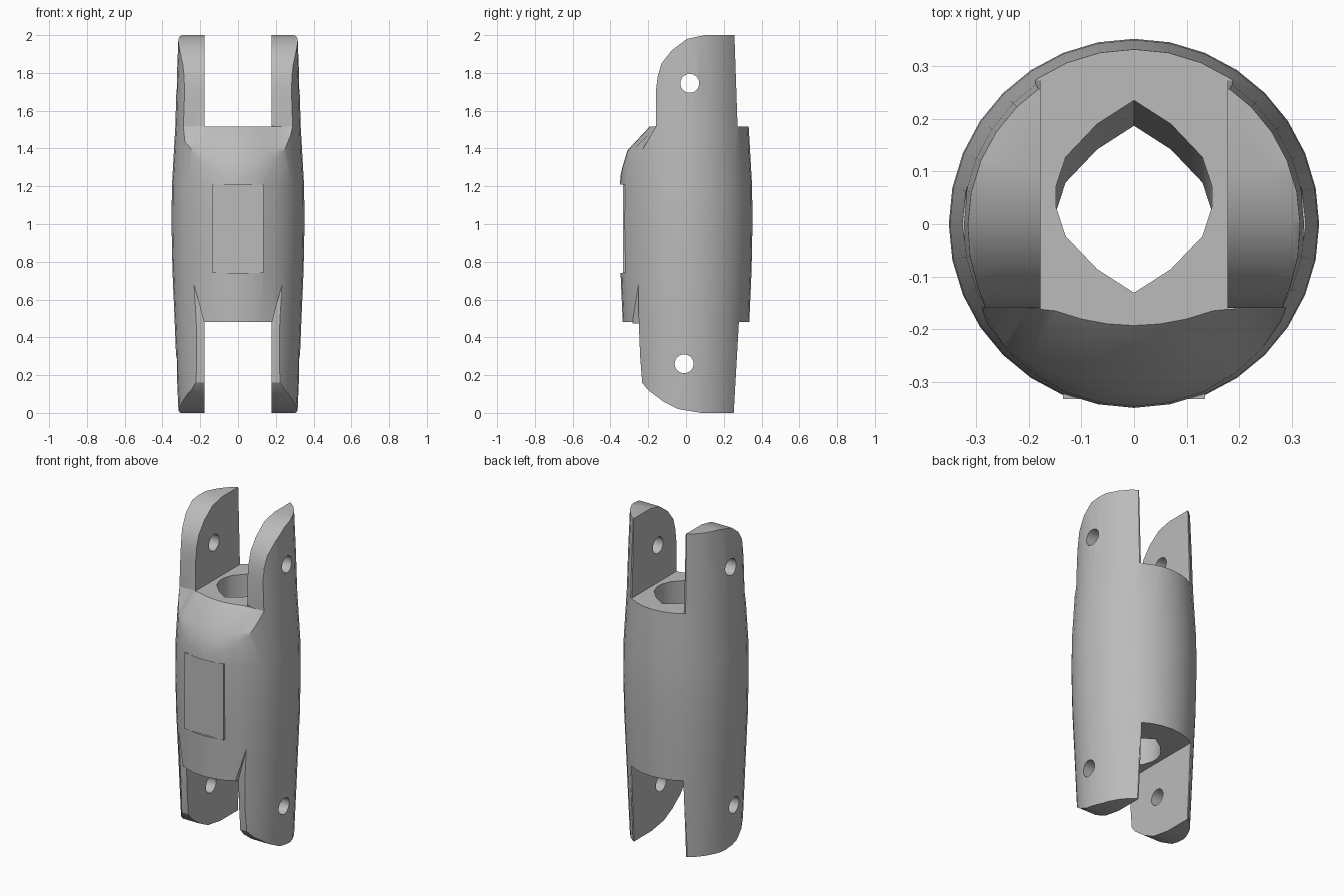
import bpy, bmesh, math

if "Cube" in bpy.data.objects:
    bpy.data.objects.remove(bpy.data.objects["Cube"], do_unlink=True)

grey = bpy.data.materials.new("light_grey")
grey.use_nodes = True
grey.diffuse_color = (0.5, 0.5, 0.5, 1)
grey.node_tree.nodes["Principled BSDF"].inputs["Base Color"].default_value = (0.5, 0.5, 0.5, 1)


def loft(name, rings):
    """Closed solid through rings of equal point count."""
    bm = bmesh.new()
    loops = [[bm.verts.new(p) for p in ring] for ring in rings]
    n = len(loops[0])
    for a, b in zip(loops, loops[1:]):
        for i in range(n):
            j = (i + 1) % n
            bm.faces.new((a[i], a[j], b[j], b[i]))
    bm.faces.new(loops[0])
    bm.faces.new(loops[-1])
    bmesh.ops.recalc_face_normals(bm, faces=bm.faces)
    mesh = bpy.data.meshes.new(name)
    bm.to_mesh(mesh)
    bm.free()
    mesh.materials.append(grey)
    obj = bpy.data.objects.new(name, mesh)
    bpy.context.collection.objects.link(obj)
    return obj


def rect(x0, x1, y0, y1, z):
    return [(x0, y0, z), (x1, y0, z), (x1, y1, z), (x0, y1, z)]


def box(name, x0, x1, y0, y1, z0, z1):
    return loft(name, [rect(x0, x1, y0, y1, z0), rect(x0, x1, y0, y1, z1)])


def combine(target, tool, operation="DIFFERENCE"):
    bpy.context.view_layer.objects.active = target
    mod = target.modifiers.new("cut", "BOOLEAN")
    mod.operation = operation
    mod.solver = "EXACT"
    mod.object = tool
    bpy.ops.object.modifier_apply(modifier=mod.name)
    bpy.data.objects.remove(tool, do_unlink=True)


# Barrel-shaped body
barrel = [(0, .315), (.3, .328), (.5, .336), (.75, .347), (1, .352),
          (1.2, .35), (1.515, .332), (1.75, .325), (2, .315)]
angles = [math.tau * i / 32 for i in range(32)]
body = loft("clevis_body", [[(r * math.cos(a), r * math.sin(a), z) for a in angles]
                            for z, r in barrel])

# Sloping brow and rounded front of the upper ears
xs = [-.5 + i / 20 for i in range(21)]
brow = [(1.2, -.36), (1.3, -.337), (1.39, -.31), (1.515, -.193)]
ear_top = [(1.52, -.16), (1.7, -.16), (1.78, -.15), (1.85, -.13), (1.92, -.075),
           (1.98, .005), (2, .1), (2.1, .12)]
rings = [[(x, min(y + 1.24 * x * x, -.16), z) for x in xs] for z, y in brow]
rings += [[(x, y, z) for x in xs] for z, y in ear_top]
combine(body, loft("brow_cutter", [r + [(.5, -.7, r[0][2]), (-.5, -.7, r[0][2])]
                                   for r in rings]))

# Tapered relief and rounded front of the lower ears
relief = [(.745, .25, -.252), (.48, .18, -.25), (.3, .12, -.243), (.16, .12, -.232),
          (.12, .12, -.2), (.06, .12, -.12), (.02, .12, -.04), (0, .12, .08), (-.1, .12, .1)]
for side in (-1, 1):
    combine(body, loft("relief_cutter", [rect(side * x, side * .5, -.7, y, z)
                                         for z, x, y in relief]))

# Flat backs of the ears
for ends in ([(1.515, .273), (2.1, .253)], [(.48, .28), (-.1, .247)]):
    combine(body, loft("back_cutter", [rect(-.5, .5, y, .7, z) for z, y in ends]))

# Slots between the ears
for z0, z1 in ((1.515, 2.2), (-.2, .482)):
    combine(body, box("slot_cutter", -.178, .178, -.8, .8, z0, z1))

# Pointed through-bore, leaning slightly
half = [(0, .183), (.07, .138), (.13, .075), (.148, .02), (.148, -.02),
        (.13, -.075), (.07, -.138)]
outline = half + [(-x, -y) for x, y in half]
combine(body, loft("bore_cutter", [[(x, y + .03 + lean, z) for x, y in outline]
                                   for z, lean in ((.4, -.03), (1.6, .026))]))

# Cross-pin holes through both pairs of ears
for y, z in ((.02, 1.745), (-.01, .26)):
    combine(body, loft("pin_cutter", [[(x, y + .05 * math.cos(a), z + .05 * math.sin(a))
                                       for a in angles] for x in (-.6, .6)]))

# Flat front panel, sunk in the middle of the curved body
combine(body, box("panel_cutter", -.135, .135, -.6, -.332, .74, 1.21))
combine(body, box("panel", -.135, .135, -.333, -.29, .74, 1.21), "UNION")

bpy.ops.object.select_all(action="DESELECT")
body.select_set(True)
bpy.context.view_layer.objects.active = body
bpy.ops.object.shade_smooth_by_angle(angle=math.radians(30))
